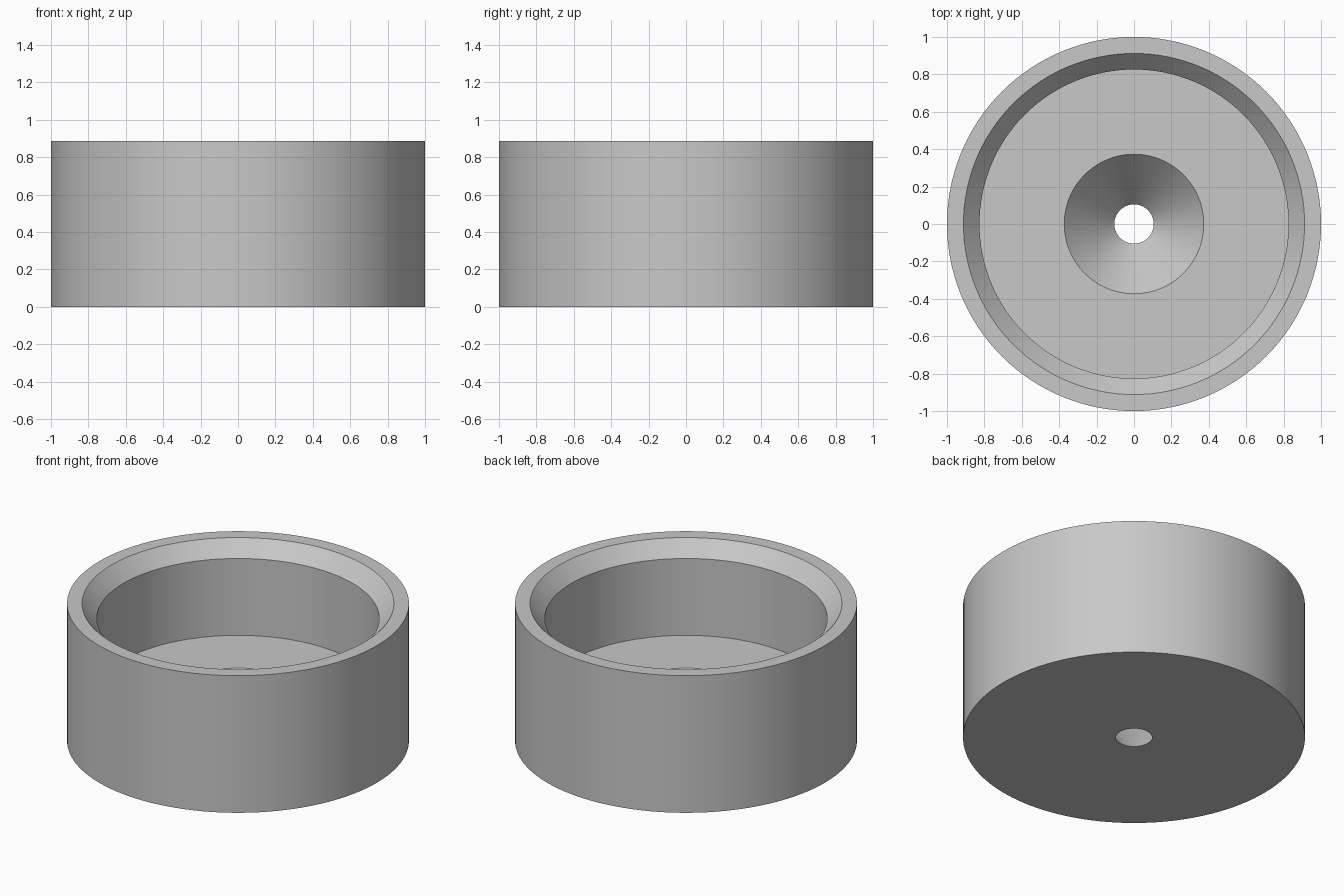
import bpy, bmesh, math

if "Cube" in bpy.data.objects:
    bpy.data.objects.remove(bpy.data.objects["Cube"])

SEGMENTS = 128

# Closed cross-section (radius, height): underside, outer wall, rim,
# inner bevel, cup wall, floor, conical centre hole
profile = [
    (0.105, 0.0), (1.0, 0.0), (1.0, 0.885), (0.912, 0.885),
    (0.826, 0.79), (0.826, 0.294), (0.373, 0.294),
]

grey = bpy.data.materials.new("plain grey")
grey.diffuse_color = (0.58, 0.58, 0.58, 1.0)
grey.use_nodes = True
grey.node_tree.nodes["Principled BSDF"].inputs["Base Color"].default_value = grey.diffuse_color

# Revolve the section around z
bm = bmesh.new()
rings = []
for r, z in profile:
    rings.append([bm.verts.new((r * math.cos(2 * math.pi * i / SEGMENTS),
                                r * math.sin(2 * math.pi * i / SEGMENTS), z))
                  for i in range(SEGMENTS)])
for k, lower in enumerate(rings):
    upper = rings[(k + 1) % len(rings)]
    for i in range(SEGMENTS):
        j = (i + 1) % SEGMENTS
        bm.faces.new((lower[i], lower[j], upper[j], upper[i]))
bmesh.ops.recalc_face_normals(bm, faces=bm.faces)

mesh = bpy.data.meshes.new("cup_body")
bm.to_mesh(mesh)
bm.free()
mesh.materials.append(grey)

cup = bpy.data.objects.new("cup_body", mesh)
bpy.context.collection.objects.link(cup)
bpy.context.view_layer.objects.active = cup
cup.select_set(True)

# Smooth walls, crisp rims
bpy.ops.object.shade_smooth_by_angle(angle=math.radians(30))
